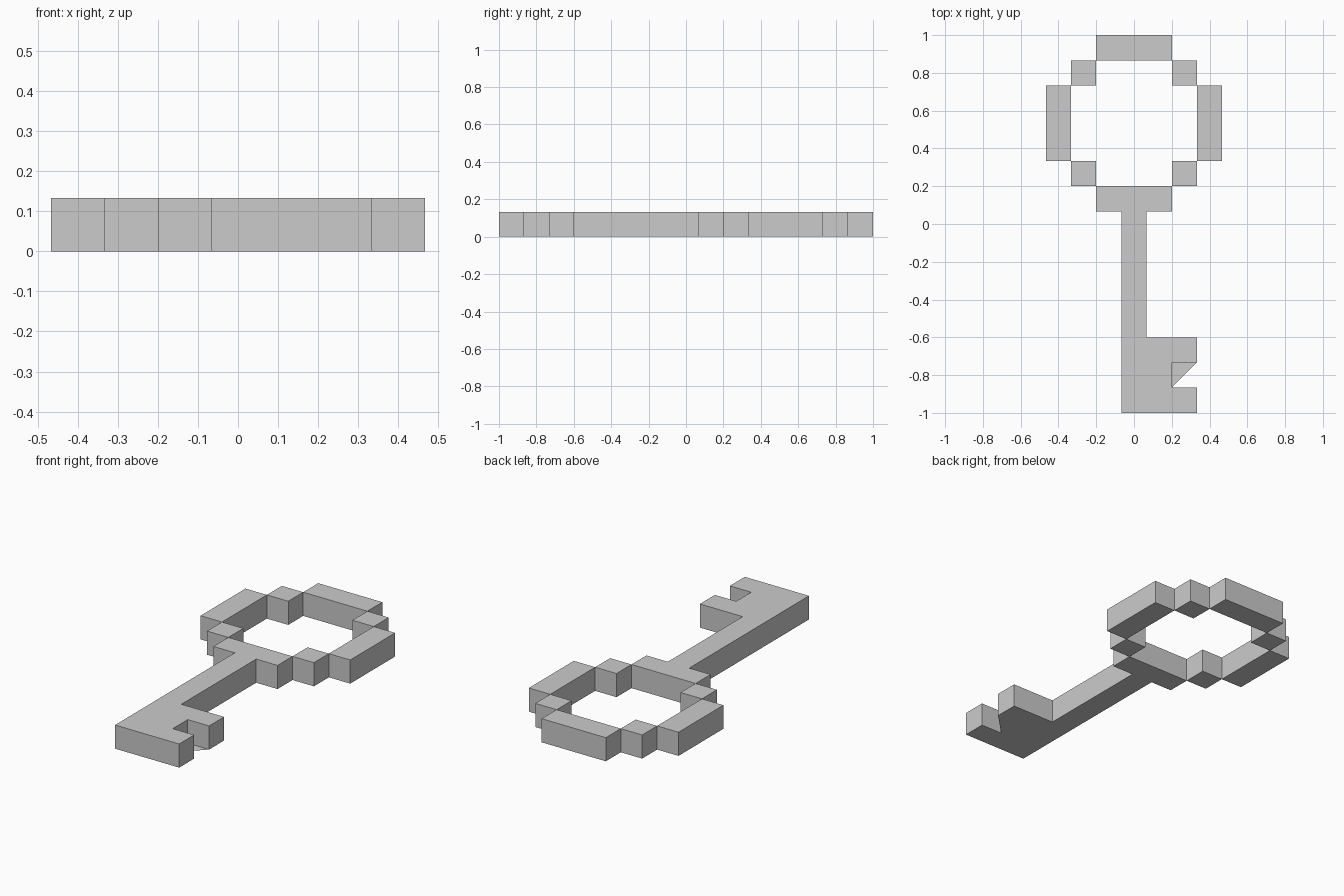
import bpy, bmesh

if "Cube" in bpy.data.objects:
    bpy.data.objects.remove(bpy.data.objects["Cube"])

U = 2 / 15  # one grid cell of the blocky key; also its thickness


def slab(name, outline, mirror=False, flap=None):
    """Extrude an outline (in grid cells) up from z = 0 by one cell."""
    bm = bmesh.new()
    base = bm.faces.new([bm.verts.new((x * U, y * U, 0)) for x, y in outline])
    ext = bmesh.ops.extrude_face_region(bm, geom=[base], use_keep_orig=True)
    top = [v for v in ext["geom"] if isinstance(v, bmesh.types.BMVert)]
    bmesh.ops.translate(bm, verts=top, vec=(0, 0, U))
    bmesh.ops.recalc_face_normals(bm, faces=bm.faces)
    if flap:  # flat single face on the underside, facing down
        f = bm.faces.new([bm.verts.new((x * U, y * U, 0)) for x, y in flap])
        f.normal_update()
        if f.normal.z > 0:
            f.normal_flip()
    mesh = bpy.data.meshes.new(name)
    bm.to_mesh(mesh)
    bm.free()
    obj = bpy.data.objects.new(name, mesh)
    bpy.context.collection.objects.link(obj)
    if mirror:
        obj.modifiers.new("Mirror", "MIRROR").use_mirror_merge = False
    return obj


def rect(x0, x1, y0, y1):
    return [(x0, y0), (x1, y0), (x1, y1), (x0, y1)]


# Bow: top bar, mirrored side bars and stepped corners
slab("bow_top", rect(-1.5, 1.5, 6.5, 7.5))
slab("bow_sides", rect(2.5, 3.5, 2.5, 5.5), mirror=True)
slab("bow_upper_corners", rect(1.5, 2.5, 5.5, 6.5), mirror=True)
slab("bow_lower_corners", rect(1.5, 2.5, 1.5, 2.5), mirror=True)

# Collar, shaft and notched bit in one outline, with the web under the notch
slab("shaft_and_bit",
     [(-1.5, 1.5), (-1.5, 0.5), (-0.5, 0.5), (-0.5, -7.5),
      (2.5, -7.5), (2.5, -6.5), (1.5, -6.5), (1.5, -5.5),
      (2.5, -5.5), (2.5, -4.5), (0.5, -4.5), (0.5, 0.5),
      (1.5, 0.5), (1.5, 1.5)],
     flap=[(1.5, -6.5), (2.5, -5.5), (1.5, -5.5)])
